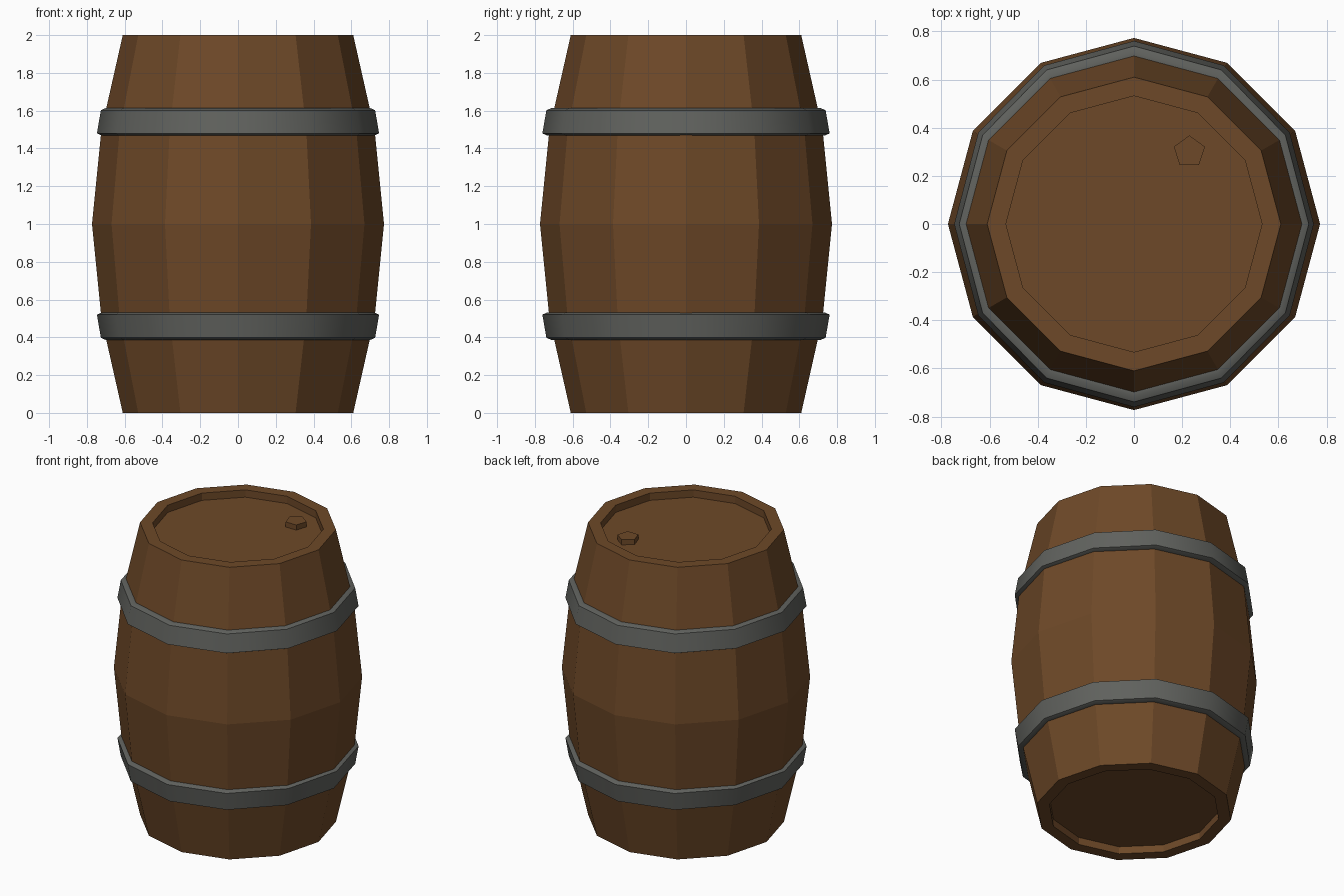
import bpy, math

if "Cube" in bpy.data.objects:
    bpy.data.objects.remove(bpy.data.objects["Cube"])

SIDES = 12


def material(name, color):
    m = bpy.data.materials.new(name)
    m.diffuse_color = (*color, 1)
    m.use_nodes = True
    m.node_tree.nodes["Principled BSDF"].inputs["Base Color"].default_value = m.diffuse_color
    return m


wood = material("brown wood", (0.155, 0.066, 0.021))
iron = material("grey iron", (0.118, 0.122, 0.112))


def lathe(name, profile, mat, sides=SIDES, centre=(0, 0), start=0.0, loop=False, caps=True, sy=1.0):
    """Spin a (radius, z) profile, listed anticlockwise seen in the r-z plane."""
    verts, faces = [], []
    n = len(profile)
    for r, z in profile:
        for i in range(sides):
            a = start + 2 * math.pi * i / sides
            verts.append((centre[0] + r * math.cos(a), centre[1] + r * sy * math.sin(a), z))
    for k in range(n if loop else n - 1):
        k2 = (k + 1) % n
        for i in range(sides):
            j = (i + 1) % sides
            faces.append((k * sides + i, k * sides + j, k2 * sides + j, k2 * sides + i))
    if caps and not loop:
        faces.append(tuple(reversed(range(sides))))
        faces.append(tuple(range((n - 1) * sides, n * sides)))
    me = bpy.data.meshes.new(name)
    me.from_pydata(verts, [], faces)
    me.materials.append(mat)
    ob = bpy.data.objects.new(name, me)
    bpy.context.collection.objects.link(ob)
    return ob


# Bulging body with a recessed lid and a recessed base
lathe("barrel_body", [(0.532, 0.05), (0.532, 0), (0.61, 0), (0.723, 0.5), (0.773, 1.0),
                      (0.723, 1.5), (0.61, 2.0), (0.532, 2.0), (0.532, 1.95)], wood)

# Tilted hoops, mirrored about mid height
upper = [(0.695, 1.468), (0.722, 1.468), (0.747, 1.48), (0.726, 1.602), (0.702, 1.613), (0.68, 1.61)]
lower = [(r, 2 - z) for r, z in reversed(upper)]
for name, prof in (("upper_hoop", upper), ("lower_hoop", lower)):
    hoop = lathe(name, prof, iron, loop=True, sy=1.018)
    bpy.ops.object.select_all(action='DESELECT')
    hoop.select_set(True)
    bpy.context.view_layer.objects.active = hoop
    bpy.ops.object.shade_smooth_by_angle(angle=math.radians(35))

# Five-sided bung on the lid
lathe("bung", [(0.068, 1.945), (0.068, 1.985)], wood, sides=5, centre=(0.23, 0.3), start=math.pi / 2)
